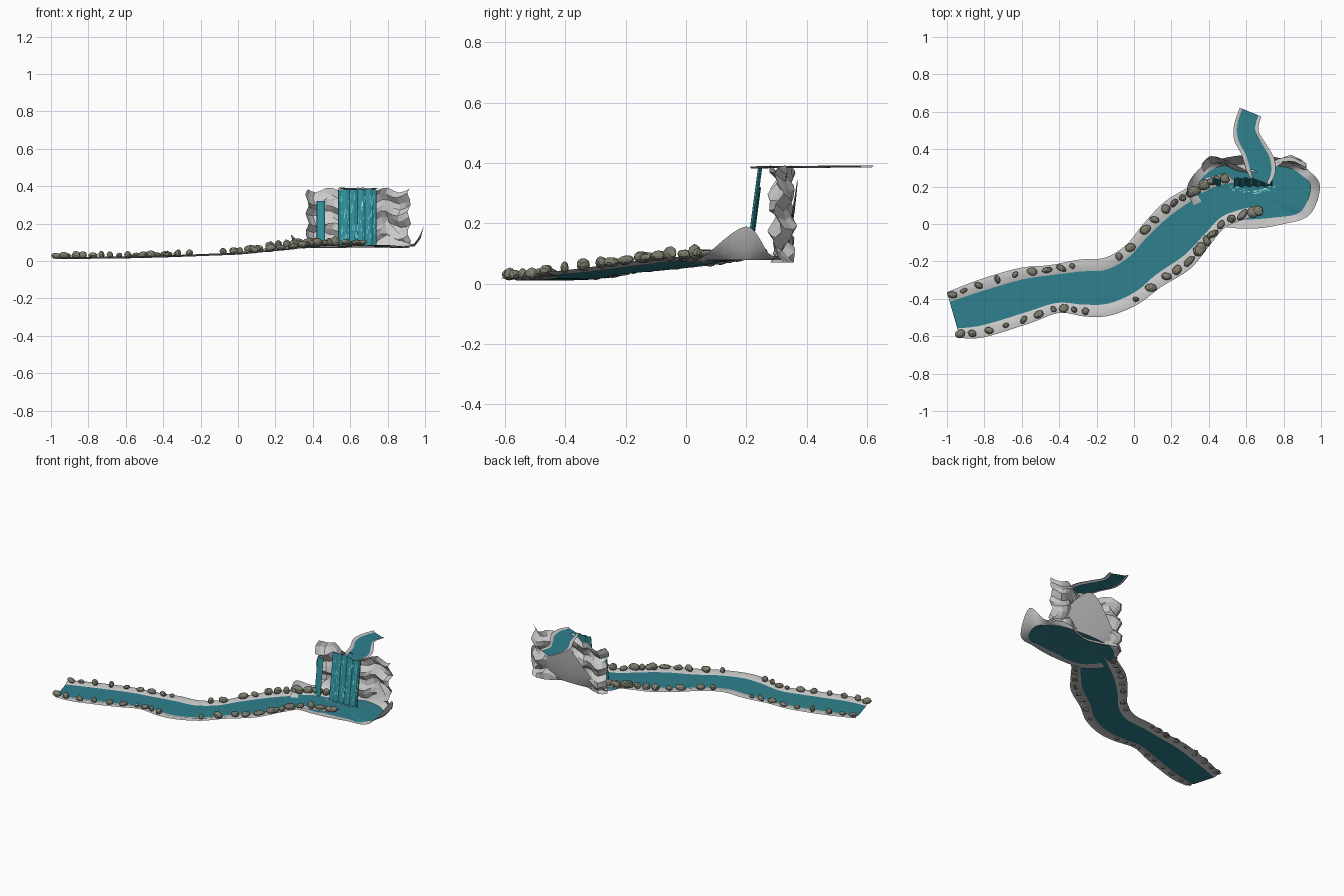
import bpy, math, random
from mathutils import Vector, noise

if "Cube" in bpy.data.objects:
    bpy.data.objects.remove(bpy.data.objects["Cube"])
random.seed(4)


def mat(name, c):
    m = bpy.data.materials.new(name)
    m.diffuse_color = (*c, 1)
    m.use_nodes = True
    m.node_tree.nodes["Principled BSDF"].inputs["Base Color"].default_value = m.diffuse_color
    return m


WATER = mat("water", (0.028, 0.22, 0.27))
FALL = mat("falling_water", (0.03, 0.30, 0.36))
FOAM = mat("foam", (0.35, 0.80, 0.85))
ROCK = mat("rock", (0.21, 0.21, 0.16))


def make(name, verts, faces, m=None, smooth=True):
    me = bpy.data.meshes.new(name)
    me.from_pydata([tuple(v) for v in verts], [], faces)
    ob = bpy.data.objects.new(name, me)
    bpy.context.collection.objects.link(ob)
    if m:
        me.materials.append(m)
    for p in me.polygons:
        p.use_smooth = smooth
    return ob


def loft(name, rows, m=None, smooth=True, closed=False):
    """Skin equal-length rows of points with quads."""
    n, k = len(rows), len(rows[0])
    faces = []
    for i in range(n if closed else n - 1):
        a, b = i * k, (i + 1) % n * k
        faces += [(a + j, a + j + 1, b + j + 1, b + j) for j in range(k - 1)]
    return make(name, [v for r in rows for v in r], faces, m, smooth)


def spline(pts, steps=5, closed=False):
    """Catmull-Rom through tuples of any length."""
    n, out = len(pts), []
    get = (lambda i: pts[i % n]) if closed else (lambda i: pts[max(0, min(n - 1, i))])
    for i in range(n if closed else n - 1):
        p = [get(i + d) for d in (-1, 0, 1, 2)]
        for s in range(steps):
            t = s / steps
            out.append(tuple(0.5 * (2 * b + (c - a) * t + (2 * a - 5 * b + 4 * c - d) * t * t
                                    + (3 * b - a - 3 * c + d) * t ** 3) for a, b, c, d in zip(*p)))
    return out if closed else out + [pts[-1]]


def channel(name, stations, inset, lip):
    """Water ribbon and two banks; station = left xy, right xy, water z."""
    water, left, right = [], [], []
    for lx, ly, rx, ry, z in spline(stations):
        P = lambda t, h: Vector((lx + (rx - lx) * t, ly + (ry - ly) * t, z + h))
        water.append([P(t, 0) for t in (inset, 0.5, 1 - inset)])
        left.append([P(0, lip * 0.6), P(inset * 0.45, lip), P(inset, 0)])
        right.append([P(1 - inset, 0), P(1 - inset * 0.45, lip), P(1, lip * 0.6)])
    loft(name + "_water", water, WATER)
    loft(name + "_left_bank", left)
    loft(name + "_right_bank", right)
    return [r[1] for r in left], [r[1] for r in right]


# Lower river and upper stream
banks = channel("river", [
    (-1.0, -.365, -.93, -.61, .010), (-.82, -.295, -.80, -.605, .012), (-.61, -.235, -.555, -.53, .015),
    (-.45, -.22, -.40, -.475, .019), (-.29, -.19, -.26, -.495, .024), (-.155, -.18, -.13, -.49, .029),
    (-.04, -.11, .02, -.43, .035), (.05, 0, .14, -.34, .046), (.165, .12, .30, -.24, .060),
    (.30, .20, .40, -.12, .074), (.40, .25, .50, -.01, .081), (.50, .27, .68, .05, .081)], .21, .010)
channel("upper_stream", [
    (.565, .622, .68, .575, .385), (.535, .53, .665, .50, .385), (.535, .45, .705, .43, .384),
    (.575, .37, .75, .35, .383), (.60, .29, .755, .27, .383), (.62, .25, .725, .21, .382)], .14, .007)

# Plunge pool: water disc and a rim that rises to peaks at the sides and back
rim = spline([(.995, .20, .19), (.935, .285, .09), (.85, .335, .16), (.65, .37, .35), (.47, .35, .18),
              (.36, .305, .09), (.285, .20, .14), (.32, .10, .073), (.42, 0, .073), (.62, -.025, .083),
              (.80, 0, .085), (.94, .05, .085)], 6, True)
centre = Vector((.64, .17, .079))
rows = []
for x, y, z in rim:
    o = Vector((x, y, z))
    d = Vector((x, y, .079)) - centre
    inner = centre + d * (1 - .05 / d.length)
    inner.z = .073 if z < .08 else .079
    mid = inner.lerp(o, .6)
    mid.z = inner.z + (z - inner.z) * .35
    rows.append([inner, mid, o])
loft("pool_rim", rows, closed=True)
ring = [r[0] for r in rows]
n = len(ring)
make("pool_water", ring + [centre], [(i, (i + 1) % n, n) for i in range(n)], WATER)

# Cliff: curved wall of jagged flat-faced rock layers
plan = spline([(.37, .305), (.41, .345), (.47, .335), (.55, .305), (.64, .29), (.73, .31),
               (.80, .345), (.86, .34), (.915, .305)], 2)
cliff = []
for k in range(11):
    row = []
    for i, (x, y) in enumerate(plan):
        r = noise.noise(Vector((x * 14, k * .8, 3)))
        zz = .07 + .031 * k + (.014 * math.sin(x * 42) + .012 * r if k else 0)
        row.append(Vector((x + .010 * math.sin(k * 1.9), y + .018 * math.sin(k * 1.7 + x * 9) + .016 * r,
                           min(zz, .395))))
    cliff.append(row)
loft("cliff", cliff, smooth=False)


# Waterfalls: pleated sheets leaning out toward the pool
def fall_y(x, z, y0):
    return y0 - .04 * (.38 - z) / .30 + .004 * math.sin(x * 150)


def waterfall(name, x0, x1, y0, z1, cols):
    rows = []
    for k in range(9):
        z = .08 + (z1 - .08) * k / 8
        rows.append([Vector((x, fall_y(x, z, y0), z)) for x in
                     (x0 + (x1 - x0) * i / cols for i in range(cols + 1))])
    ob = loft(name, rows, FALL, False)
    s = ob.modifiers.new("thickness", 'SOLIDIFY')
    s.thickness = .006
    s.offset = 0


waterfall("main_waterfall", .535, .74, .245, .382, 24)
waterfall("side_waterfall", .42, .463, .25, .32, 6)

# Foam: streaks on the fall and dashes on the pool
verts, faces = [], []


def quad(pts):
    faces.append(tuple(range(len(verts), len(verts) + 4)))
    verts.extend(pts)


for _ in range(60):
    x, z, h = random.uniform(.545, .73), random.uniform(.10, .34), random.uniform(.012, .035)
    quad([(x + a, fall_y(x, z + b, .245) - .006, z + b) for a, b in ((0, 0), (.0025, 0), (.0025, h), (0, h))])
for _ in range(45):
    a, r, w = random.uniform(0, 6.28), random.uniform(.5, 1), random.uniform(.004, .009)
    x, y = .635 + .12 * r * math.cos(a), .195 + .032 * r * math.sin(a)
    quad([(x + w * i, y + .002 * j, .084) for i, j in ((-1, -1), (1, -1), (1, 1), (-1, 1))])
make("foam", verts, faces, FOAM, False)


# River stones along both banks
def on_bank(line, x):
    for a, b in zip(line, line[1:]):
        if a.x <= x <= b.x:
            return a.lerp(b, (x - a.x) / max(b.x - a.x, 1e-6))
    return (line[0] if x < line[0].x else line[-1]).copy()


stones = [
    [-.97, -.91, -.83, -.73, -.635, -.545, -.465, -.39, -.33, -.08, -.02, .06, .11, .17, .215, .26,
     .305, .32, .375, .42, .445, .485],
    [-.93, -.865, -.775, -.685, -.59, -.51, -.43, -.375, -.32, -.26, .01, .09, .175, .23, .295, .345,
     .36, .39, .42, .465, .52, .58, .635, .66]]
for side, xs in enumerate(stones):
    for i, x in enumerate(xs):
        p = on_bank(banks[side], x)
        big = 1.25 if x > .05 else 1
        s = Vector((random.uniform(.014, .03), random.uniform(.013, .024), random.uniform(.011, .021))) * big
        bpy.ops.mesh.primitive_ico_sphere_add(subdivisions=2, radius=1,
                                              location=(p.x, p.y, max(p.z + s.z * .5, s.z)))
        ob = bpy.context.object
        ob.name = f"{('left', 'right')[side]}_bank_stone_{i + 1}"
        for v in ob.data.vertices:
            v.co *= 1 + .18 * noise.noise(v.co * 1.3 + Vector((i * 7, side * 5, 0)))
        ob.scale = s
        ob.rotation_euler = (0, random.uniform(-.2, .2), random.uniform(-.6, .9))
        ob.data.materials.append(ROCK)
